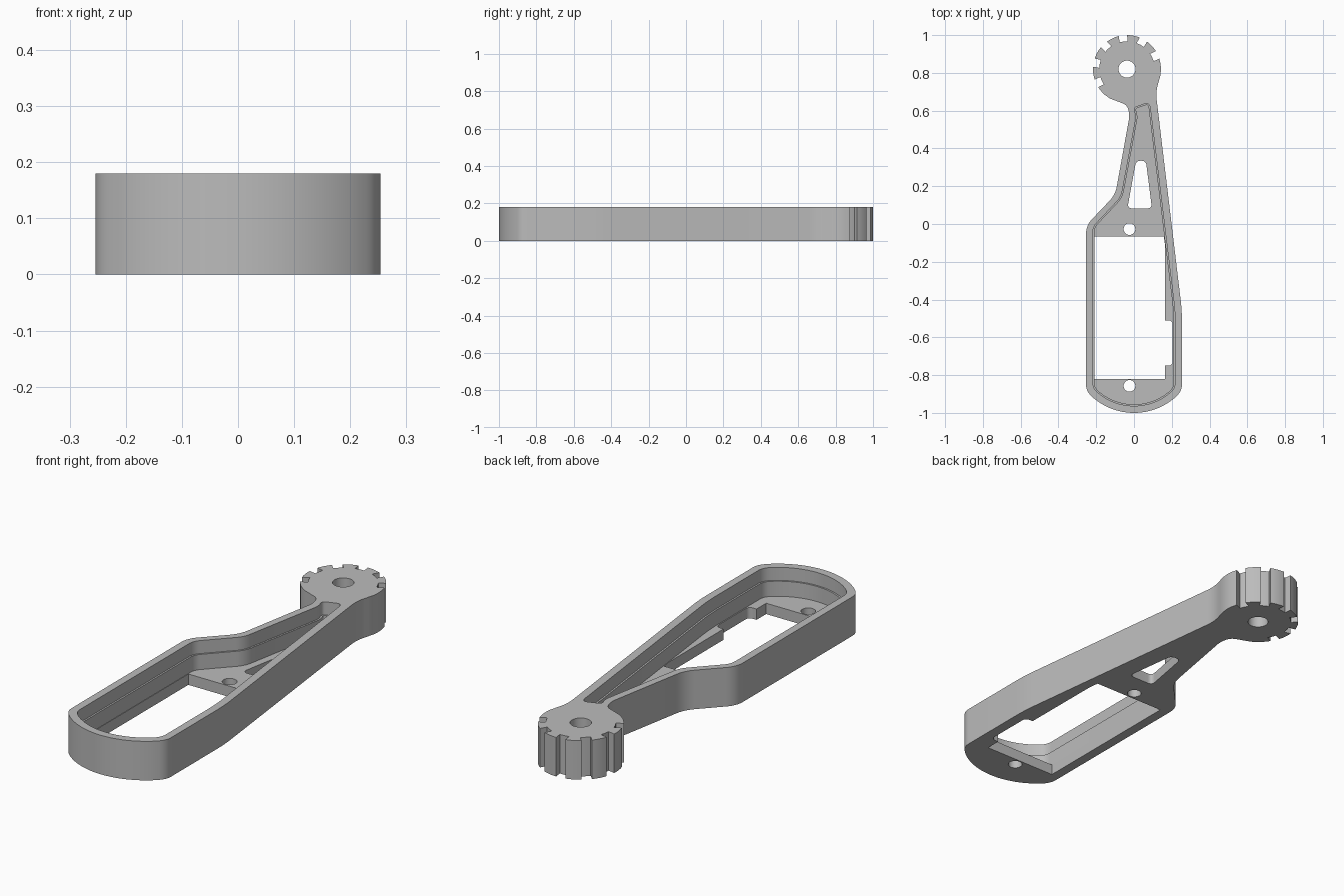
import bpy, bmesh
from math import sin, cos, radians
from mathutils import Vector

HEIGHT, FLOOR, LEDGE = 0.18, 0.05, 0.12
HUB = Vector((-0.037, 0.82))
HUB_R, ROOT_R = 0.18, 0.147

if "Cube" in bpy.data.objects:
    bpy.data.objects.remove(bpy.data.objects["Cube"])

grey = bpy.data.materials.new("plain grey")
grey.use_nodes = True
grey.diffuse_color = (0.5, 0.5, 0.5, 1)
grey.node_tree.nodes["Principled BSDF"].inputs["Base Color"].default_value = (0.5, 0.5, 0.5, 1)


def polar(center, r, deg):
    return Vector((center[0] + r * cos(radians(deg)), center[1] + r * sin(radians(deg))))


def arc(center, r, start, end, n):
    return [polar(center, r, start + (end - start) * i / n) for i in range(n + 1)]


def hole(x, y, r):
    return arc((x, y), r, 0, 350, 35)


def plain(points):
    return [(p.x, p.y, 0) for p in points]


def rounded(corners, n=8):
    """Closed outline from (x, y, cut) corners, each cut replaced by a curve."""
    out = []
    for i, (x, y, cut) in enumerate(corners):
        p = Vector((x, y))
        if not cut:
            out.append(p)
            continue
        a = p + (Vector(corners[i - 1][:2]) - p).normalized() * cut
        b = p + (Vector(corners[(i + 1) % len(corners)][:2]) - p).normalized() * cut
        for k in range(n + 1):
            t = k / n
            out.append(a * (1 - t) ** 2 + p * 2 * t * (1 - t) + b * t * t)
    return out


def shrink(points, d):
    """Move a counter-clockwise outline inward by d."""
    out = []
    for i, p in enumerate(points):
        e = (p - points[i - 1]).normalized()
        f = (points[(i + 1) % len(points)] - p).normalized()
        m = Vector((-e.y - f.y, e.x + f.x)).normalized()
        out.append(p + m * d / max(0.5, m.dot(Vector((-e.y, e.x)))))
    return out


# Toothed hub outline: narrow notches around the free side
hub = [polar(HUB, HUB_R, a) for a in (-20, -10, 0, 9)]
for k in range(6):
    mid = 25 + 36 * k
    hub += [polar(HUB, HUB_R, mid - 7), polar(HUB, ROOT_R, mid - 8.5), polar(HUB, ROOT_R, mid),
            polar(HUB, ROOT_R, mid + 8.5), polar(HUB, HUB_R, mid + 7)]
    hub += [polar(HUB, HUB_R, mid + a) for a in (12.5, 18, 23.5)]
hub.append(polar(HUB, HUB_R, 240))

# Outer outline: rounded front end, tapering arm, hub
outer = rounded(
    plain(arc((0, -0.668), 0.332, -130, -50, 24))
    + [(0.254, -0.883, 0.035), (0.254, -0.46, 0.06), (0.115, 0.70, 0.045)]
    + plain(hub)
    + [(-0.036, 0.63, 0.026), (-0.023, 0.575, 0.025), (-0.099, 0.155, 0.045),
       (-0.254, -0.008, 0.045), (-0.254, -0.883, 0.035)])

# Pocket outline, parallel to the outer wall
pocket = rounded(
    plain(arc((0, -0.668), 0.295, -130, -50, 24))
    + [(0.218, -0.868, 0.03), (0.218, -0.47, 0.06), (0.082, 0.645, 0.03),
       (-0.002, 0.615, 0.018), (0.012, 0.57, 0.02), (-0.068, 0.143, 0.035),
       (-0.218, -0.016, 0.03), (-0.218, -0.868, 0.03)])

# Floor opening with a shallow side notch, and the tapered slot
opening = rounded([
    (-0.208, -0.82, 0), (0.165, -0.82, 0), (0.165, -0.75, 0), (0.205, -0.75, 0.025),
    (0.205, -0.51, 0.025), (0.165, -0.51, 0), (0.164, -0.11, 0), (0.158, -0.065, 0),
    (-0.208, -0.065, 0)])
slot = rounded([(-0.035, 0.083, 0.025), (0.095, 0.083, 0.025),
                (0.063, 0.335, 0.025), (0.011, 0.335, 0.025)])
floor_cuts = [opening, slot, hole(-0.024, -0.027, 0.031), hole(-0.024, -0.857, 0.031)]

bm = bmesh.new()


def ring(points, z):
    return [bm.verts.new((p.x, p.y, z)) for p in points]


def bridge(a, b):
    for i in range(len(a)):
        bm.faces.new((a[i - 1], a[i], b[i], b[i - 1]))


def wall(points, z0, z1):
    low, high = ring(points, z0), ring(points, z1)
    bridge(low, high)
    return low, high


def cap(rings):
    """Fill the flat area between the first ring and the rings inside it."""
    edges = [bm.edges.get((r[i - 1], r[i])) for r in rings for i in range(len(r))]
    bmesh.ops.triangle_fill(bm, edges=edges, use_beauty=True, normal=(0, 0, 1))


# Outer wall, hub bore, stepped pocket wall and floor cut-outs
outer_low, outer_high = wall(outer, 0, HEIGHT)
bore_low, bore_high = wall(hole(HUB.x, HUB.y, 0.045), 0, HEIGHT)
lip_low, lip_high = wall(pocket, LEDGE, HEIGHT)
pocket_low, pocket_high = wall(shrink(pocket, 0.008), FLOOR, LEDGE)
bridge(pocket_high, lip_low)
cut_walls = [wall(points, 0, FLOOR) for points in floor_cuts]

# Rim, pocket floor and underside
cap([outer_high, lip_high, bore_high])
cap([pocket_low] + [high for low, high in cut_walls])
cap([outer_low, bore_low] + [low for low, high in cut_walls])
bmesh.ops.recalc_face_normals(bm, faces=bm.faces[:])

mesh = bpy.data.meshes.new("handle_body")
bm.to_mesh(mesh)
bm.free()
mesh.materials.append(grey)
body = bpy.data.objects.new("handle_body", mesh)
bpy.context.scene.collection.objects.link(body)

bpy.ops.object.select_all(action="DESELECT")
body.select_set(True)
bpy.context.view_layer.objects.active = body
bpy.ops.object.shade_smooth_by_angle(angle=radians(25))
